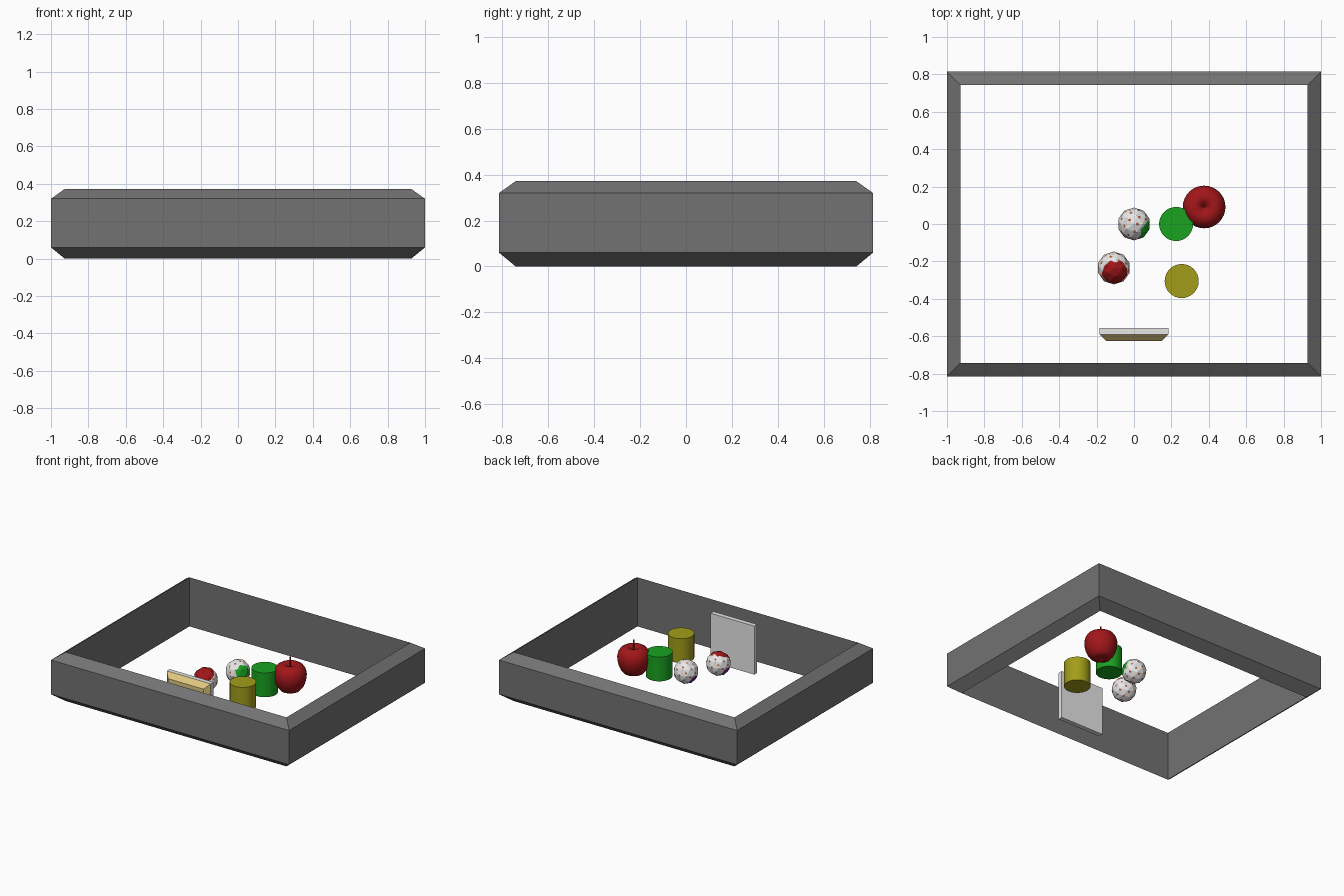
import bpy, bmesh, math
from mathutils import Vector

if "Cube" in bpy.data.objects:
    bpy.data.objects.remove(bpy.data.objects["Cube"])


def material(name, rgb):
    m = bpy.data.materials.new(name)
    m.diffuse_color = (*rgb, 1)
    m.use_nodes = True
    m.node_tree.nodes["Principled BSDF"].inputs["Base Color"].default_value = m.diffuse_color
    return m


GREY = material("dark_grey", (0.17, 0.17, 0.17))
WHITE = material("white", (0.8, 0.8, 0.8))
CREAM = material("cream", (0.75, 0.58, 0.22))
RED = material("red", (0.36, 0.008, 0.01))
GREEN = material("green", (0.01, 0.36, 0.015))
YELLOW = material("yellow", (0.36, 0.34, 0.01))
ORANGE = material("rust_orange", (0.45, 0.1, 0.03))
PURPLE = material("purple", (0.16, 0.02, 0.25))


def finish(bm, name, mats, location=(0, 0, 0), smooth=False):
    bmesh.ops.recalc_face_normals(bm, faces=bm.faces)
    mesh = bpy.data.meshes.new(name)
    bm.to_mesh(mesh)
    bm.free()
    for m in mats:
        mesh.materials.append(m)
    ob = bpy.data.objects.new(name, mesh)
    ob.location = location
    bpy.context.collection.objects.link(ob)
    if smooth:
        bpy.ops.object.select_all(action='DESELECT')
        ob.select_set(True)
        bpy.context.view_layer.objects.active = ob
        bpy.ops.object.shade_smooth_by_angle(angle=math.radians(40))
    return ob


def bridge(bm, rings, closed=False):
    n = len(rings[0])
    pairs = list(zip(rings, rings[1:])) + ([(rings[-1], rings[0])] if closed else [])
    for a, b in pairs:
        for i in range(n):
            j = (i + 1) % n
            bm.faces.new((a[i], a[j], b[j], b[i]))


# Outer frame: rectangular ring with bevelled outer edges
bm = bmesh.new()
section = [(0.0, 0.06), (0.0, 0.32), (0.073, 0.372), (0.073, 0.0)]
rings = []
for inset, z in section:
    x, y = 1 - inset, 0.815 - inset
    rings.append([bm.verts.new((sx * x, sy * y, z))
                  for sx, sy in ((-1, -1), (1, -1), (1, 1), (-1, 1))])
bridge(bm, rings, closed=True)
finish(bm, "outer_frame", [GREY])


# Square panel: white back plate and cream bevelled front
def square_block(name, levels, mat):
    bm = bmesh.new()
    rings = [[bm.verts.new((sx * h, y, 0.186 + sz * h))
              for sx, sz in ((-1, -1), (1, -1), (1, 1), (-1, 1))] for y, h in levels]
    bridge(bm, rings)
    bm.faces.new(rings[0])
    bm.faces.new(rings[-1])
    finish(bm, name, [mat])


square_block("panel_back", [(-0.556, 0.184), (-0.591, 0.184)], WHITE)
square_block("panel_front", [(-0.591, 0.184), (-0.626, 0.148)], CREAM)

# Cylinders
for name, mat, loc in (("green_cylinder", GREEN, (0.225, 0, 0.188)),
                       ("yellow_cylinder", YELLOW, (0.255, -0.305, 0.203))):
    bm = bmesh.new()
    bmesh.ops.create_cone(bm, cap_ends=True, segments=32, radius1=0.091,
                          radius2=0.091, depth=0.184)
    finish(bm, name, [mat], loc, smooth=True)


# Lathed apple and stem
def lathe(name, profile, mat, location, segments):
    bm = bmesh.new()
    rings = [[bm.verts.new((r * math.cos(2 * math.pi * i / segments),
                            r * math.sin(2 * math.pi * i / segments), z))
              for i in range(segments)] for r, z in profile]
    bridge(bm, rings)
    bm.faces.new(rings[0])
    bm.faces.new(rings[-1])
    finish(bm, name, [mat], location, smooth=True)


APPLE = (0.375, 0.091, 0.212)
lathe("apple_body", [(0.004, -0.09), (0.02, -0.097), (0.045, -0.103), (0.07, -0.092),
                     (0.09, -0.068), (0.105, -0.035), (0.113, 0.0), (0.114, 0.03),
                     (0.107, 0.06), (0.092, 0.083), (0.07, 0.097), (0.046, 0.1),
                     (0.026, 0.092), (0.012, 0.078), (0.004, 0.066)], RED, APPLE, 32)
lathe("apple_stem", [(0.004, 0.06), (0.004, 0.11), (0.005, 0.153)], RED, APPLE, 8)


# Speckled balls: faceted spheres, faces painted by direction
def speckled_ball(name, location, patch_mat, patch_dir, patch_angle):
    bm = bmesh.new()
    bmesh.ops.create_icosphere(bm, subdivisions=2, radius=0.088)
    bmesh.ops.subdivide_edges(bm, edges=bm.edges, cuts=11, use_grid_fill=True)
    count = 40
    dots = []
    for i in range(count):
        z = 1 - (2 * i + 1) / count
        r, a = math.sqrt(1 - z * z), i * 2.39996
        dots.append(Vector((r * math.cos(a), r * math.sin(a), z)))
    patch = Vector(patch_dir).normalized()
    low = Vector((-0.8, 0.1, -0.5)).normalized()
    for f in bm.faces:
        d = f.calc_center_median().normalized()
        wobble = 0.1 * math.sin(9 * d.x + 4 * d.z) * math.cos(8 * d.y)
        if d.angle(patch) + wobble < patch_angle:
            f.material_index = 2
        elif d.angle(low) + wobble < 0.45:
            f.material_index = 3
        elif min(d.angle(p) for p in dots) < 0.09:
            f.material_index = 1
    finish(bm, name, [WHITE, ORANGE, patch_mat, PURPLE], location)


speckled_ball("green_patch_ball", (0, 0, 0.19), GREEN, (0.8, -0.35, 0.25), 0.62)
speckled_ball("red_patch_ball", (-0.108, -0.235, 0.19), RED, (0.1, -0.4, 0.85), 0.9)
